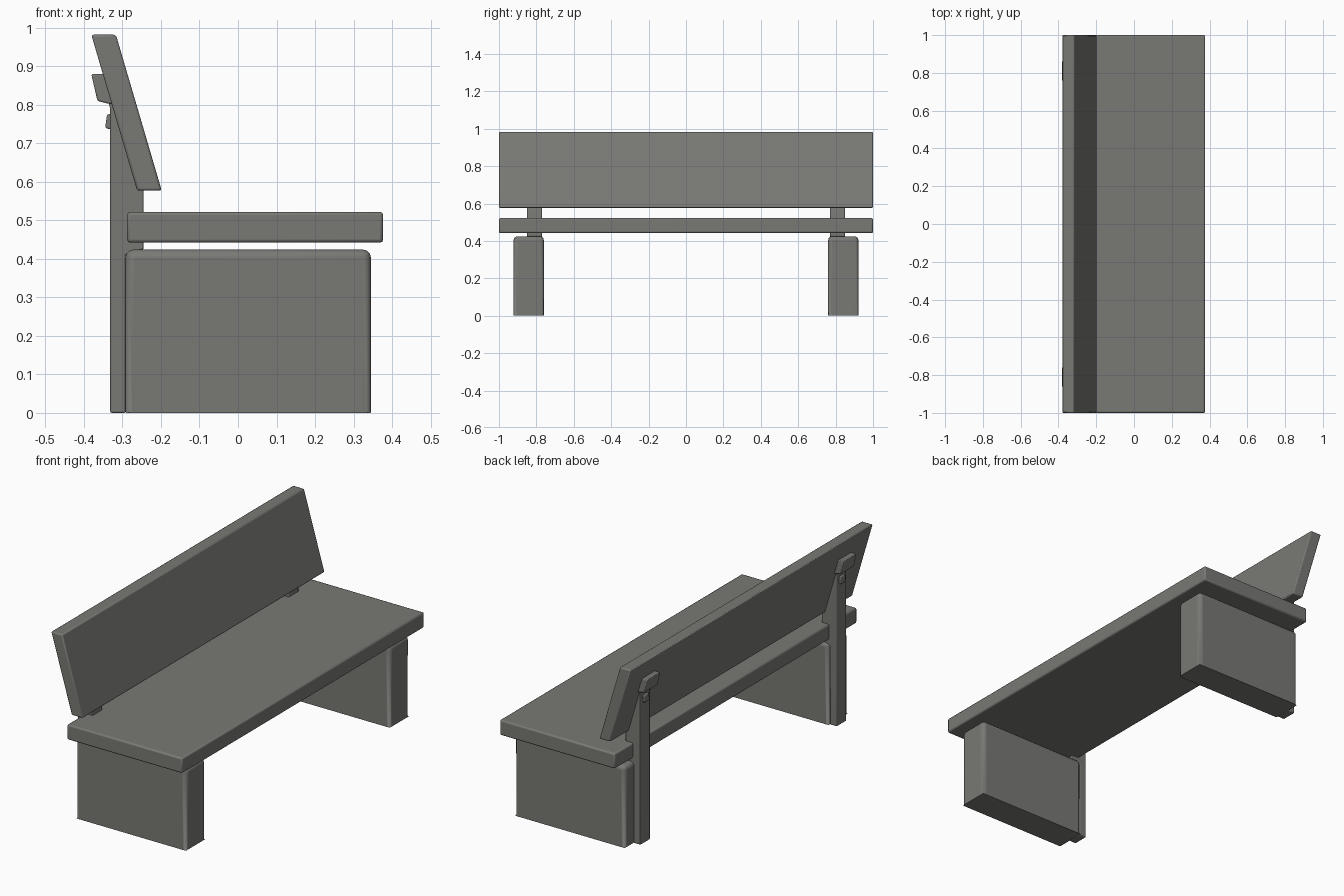
import bpy, bmesh

cube = bpy.data.objects.get("Cube")
if cube:
    bpy.data.objects.remove(cube, do_unlink=True)

# Single stone-grey colour
grey = bpy.data.materials.new("warm_grey")
grey.use_nodes = True
colour = (0.19, 0.19, 0.178, 1)
grey.diffuse_color = colour
grey.node_tree.nodes["Principled BSDF"].inputs["Base Color"].default_value = colour


def slab(name, profile, y0, y1, bevel=0.006, segments=2):
    """Extrude an x-z outline along y and round its edges."""
    bm = bmesh.new()
    face = bm.faces.new([bm.verts.new((x, y0, z)) for x, z in profile])
    extruded = bmesh.ops.extrude_face_region(bm, geom=[face])["geom"]
    moved = [v for v in extruded if isinstance(v, bmesh.types.BMVert)]
    bmesh.ops.translate(bm, verts=moved, vec=(0, y1 - y0, 0))
    bmesh.ops.recalc_face_normals(bm, faces=bm.faces)
    mesh = bpy.data.meshes.new(name)
    bm.to_mesh(mesh)
    bm.free()
    mesh.materials.append(grey)
    obj = bpy.data.objects.new(name, mesh)
    bpy.context.collection.objects.link(obj)
    mod = obj.modifiers.new("rounded_edges", "BEVEL")
    mod.width = bevel
    mod.segments = segments
    bpy.ops.object.select_all(action="DESELECT")
    obj.select_set(True)
    bpy.context.view_layer.objects.active = obj
    bpy.ops.object.shade_smooth_by_angle()
    return obj


def box(x0, x1, z0, z1):
    return [(x0, z0), (x1, z0), (x1, z1), (x0, z1)]


# Seat plank and leaning backrest
slab("seat", box(-0.288, 0.377, 0.442, 0.522), -1, 1, 0.008)
slab("backrest", [(-0.262, 0.577), (-0.198, 0.577), (-0.317, 0.982), (-0.381, 0.982)], -1, 1)

# Post outline: straight at the back, widened under the backrest
post = [(-0.332, 0), (-0.292, 0), (-0.292, 0.41), (-0.245, 0.425),
        (-0.245, 0.59), (-0.325, 0.84), (-0.345, 0.84), (-0.332, 0.79)]
# Small clamp holding each post to the backrest
clamp = [(-0.338, 0.803), (-0.318, 0.803), (-0.345, 0.88), (-0.381, 0.88), (-0.365, 0.81)]
bolt = [(-0.345, 0.74), (-0.31, 0.73), (-0.315, 0.78), (-0.34, 0.775)]

for side, s in (("left", 1), ("right", -1)):
    def span(a, b):
        return sorted((s * a, s * b))
    leg = slab(side + "_leg", box(-0.292, 0.345, 0, 0.424), *span(0.76, 0.922), 0.02, 3)
    # Keep the foot of each leg crisp
    leg.modifiers["rounded_edges"].limit_method = "WEIGHT"
    weights = leg.data.attributes.new("bevel_weight_edge", "FLOAT", "EDGE")
    for edge in leg.data.edges:
        zs = [leg.data.vertices[i].co.z for i in edge.vertices]
        weights.data[edge.index].value = 0.1 if max(zs) < 0.01 else 1.0
    slab(side + "_post", post, *span(0.77, 0.85), 0.004)
    slab(side + "_clamp", clamp, *span(0.755, 0.865), 0.004)
    slab(side + "_bolt", bolt, *span(0.79, 0.83), 0.004)
